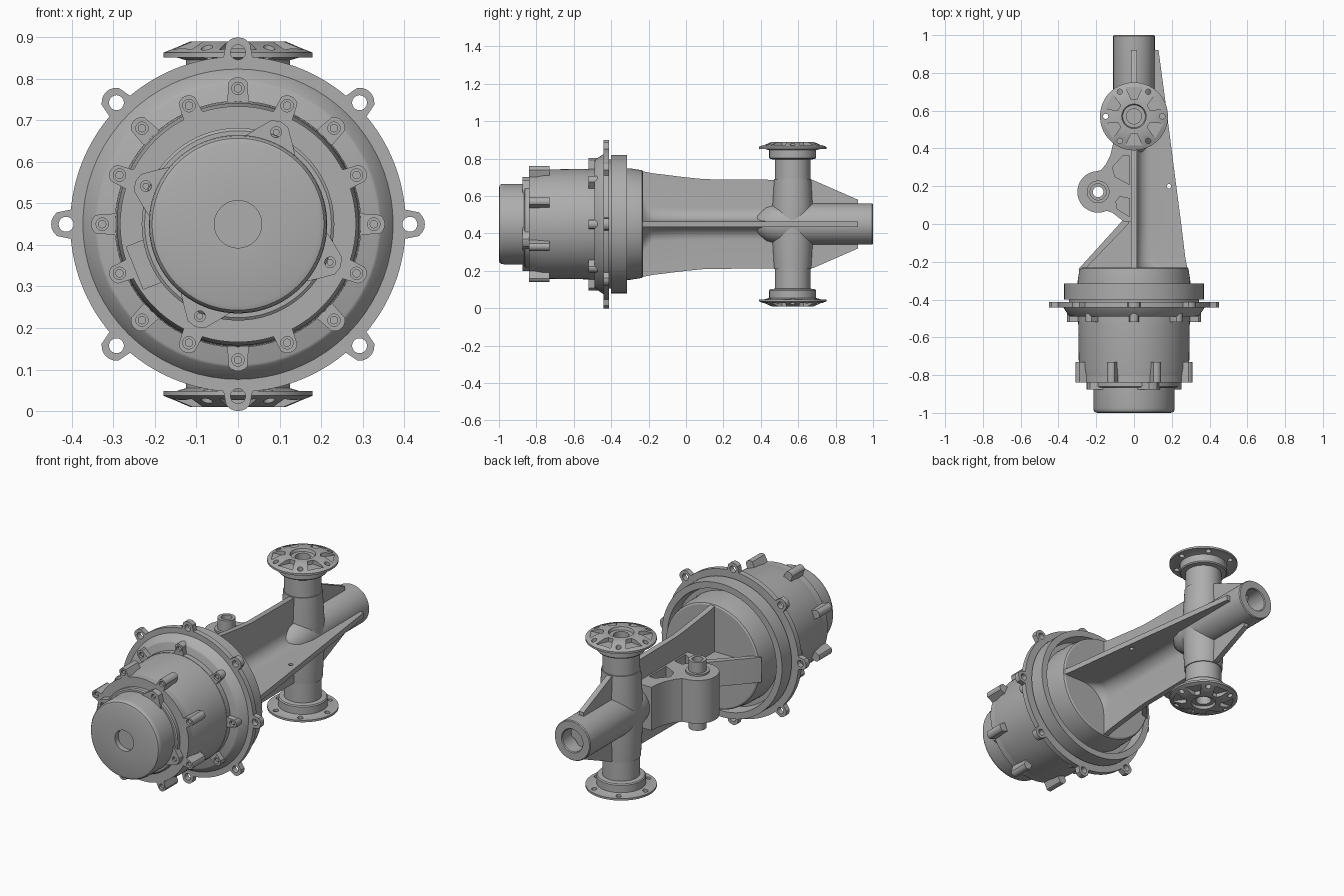
import bpy, bmesh
from math import sin, cos, pi, radians, log, exp, sqrt
from mathutils import Vector

if "Cube" in bpy.data.objects:
    bpy.data.objects.remove(bpy.data.objects["Cube"])

grey = bpy.data.materials.new("cast metal grey")
grey.use_nodes = True
COLOUR = (0.42, 0.42, 0.42, 1)
grey.diffuse_color = COLOUR
grey.node_tree.nodes["Principled BSDF"].inputs["Base Color"].default_value = COLOUR
MID = 0.45  # height of the main axis


def place(axis, u, v, t):
    return Vector({"X": (t, u, v), "Y": (u, t, v), "Z": (u, v, t)}[axis])


def loft(name, rings, wrap=False):
    """Skin a list of equal-length rings; cap the ends unless wrapped."""
    bm = bmesh.new()
    loops = [[bm.verts.new(p) for p in ring] for ring in rings]
    n = len(loops[0])
    for a, b in zip(loops, loops[1:] + loops[:1] if wrap else loops[1:]):
        for i in range(n):
            j = (i + 1) % n
            bm.faces.new((a[i], a[j], b[j], b[i]))
    if not wrap:
        bm.faces.new(loops[0])
        bm.faces.new(loops[-1])
    bmesh.ops.remove_doubles(bm, verts=bm.verts, dist=1e-5)
    bmesh.ops.recalc_face_normals(bm, faces=bm.faces)
    mesh = bpy.data.meshes.new(name)
    bm.to_mesh(mesh)
    bm.free()
    mesh.materials.append(grey)
    ob = bpy.data.objects.new(name, mesh)
    bpy.context.collection.objects.link(ob)
    return ob


def circle(r, n=64, cu=0, cv=0, start=0, end=360):
    step = radians(end - start) / n
    return [(cu + r * cos(radians(start) + i * step), cv + r * sin(radians(start) + i * step))
            for i in range(n)]


def lathe(name, profile, axis="Y", cu=0, cv=MID, wrap=False, n=72):
    """Turn (radius, distance) points round an axis."""
    return loft(name, [[place(axis, u, v, t) for u, v in circle(max(r, 1e-6), n, cu, cv)]
                       for r, t in profile], wrap)


def prism(name, outline, t0, t1, axis="Y"):
    return loft(name, [[place(axis, u, v, t) for u, v in outline] for t in (t0, t1)])


def lobed(base, bolt, lobe, shift, n=288):
    """Round outline with eight blended bolt ears."""
    pts = []
    for i in range(n):
        a = 2 * pi * i / n
        d = (a - shift + pi / 8) % (pi / 4) - pi / 8
        side = lobe ** 2 - (bolt * sin(d)) ** 2
        ear = bolt * cos(d) + sqrt(side) if side > 0 else 0
        r = log(exp(250 * (base - base)) + exp(250 * (ear - base))) / 250 + base
        pts.append((r * cos(a), MID + r * sin(a)))
    return pts


def cut(ob, cutters):
    for c in cutters:
        m = ob.modifiers.new("cut", "BOOLEAN")
        m.object, m.operation, m.solver = c, "DIFFERENCE", "EXACT"
    mesh = bpy.data.meshes.new_from_object(
        ob.evaluated_get(bpy.context.evaluated_depsgraph_get()))
    ob.modifiers.clear()
    ob.data = mesh
    for c in cutters:
        bpy.data.objects.remove(c)
    return ob


def drills(r, bolt, count, shift, t0, t1, axis="Y", cu=0, cv=MID, name="drill"):
    return [prism(name, circle(r, 20, cu + bolt * cos(shift + 2 * pi * i / count),
                               cv + bolt * sin(shift + 2 * pi * i / count)), t0, t1, axis)
            for i in range(count)]


# Motor cap with rounded front edge and centre recess
lathe("motor_cap", [(0, -.97), (.057, -.97), (.057, -1), (.195, -1), (.207, -.996), (.213, -.988),
                    (.215, -.975), (.215, -.83), (0, -.83)])
lathe("cap_flange", [(.225, -.865), (.232, -.86), (.232, -.83), (0, -.83), (0, -.865)])
LUG = radians(67.5)
for i in range(4):
    a = LUG + i * pi / 2
    ear = [(u * cos(a) - v * sin(a), MID + u * sin(a) + v * cos(a)) for u, v in
           ((.19, -.075), (.232, -.045), (.262, -.022), (.268, 0), (.262, .022), (.232, .045), (.19, .075))]
    cut(prism("cap_lug", ear, -.875, -.82),
        drills(.013, .24, 1, a, -.9, -.85))
drills(.008, .24, 4, LUG, -.87, -.84, name="cap_screw")

# Gear housing with front ears, window recess and rear eared flange
housing = lathe("housing", [(0, -.83), (.28, -.83), (.292, -.76), (.296, -.47), (0, -.47)])
front = prism("housing_front_ears", lobed(.284, .309, .025, pi / 8), -.84, -.73)
window = [(.225, -.05), (.27, -.05), (.27, .06), (.225, .06)]
wa = radians(202)
cut(front, drills(.015, .309, 8, pi / 8, -.9, -.80)
    + [prism("window", [(u * cos(wa) - v * sin(wa), MID + u * sin(wa) + v * cos(wa))
                        for u, v in window], -.9, -.82)])
drills(.010, .309, 8, pi / 8, -.832, -.79, name="front_screw")
cut(prism("housing_rear_ears", lobed(.297, .327, .027, 0), -.52, -.47),
    drills(.015, .327, 8, 0, -.6, -.50))
drills(.010, .327, 8, 0, -.512, -.49, name="rear_screw")

# Mounting flange, cone and hollow back ring
lathe("flange_cone", [(0, -.49), (.338, -.49), (.345, -.486), (.375, -.44), (.375, -.42), (0, -.42)])
cut(prism("mounting_flange", lobed(.404, .414, .036, 0), -.442, -.412),
    drills(.018, .414, 8, 0, -.5, -.38))
lathe("flange_neck", [(0, -.42), (.345, -.42), (.345, -.39), (0, -.39)])
lathe("back_ring", [(.37, -.40), (.37, -.315), (.335, -.315), (.325, -.38), (.28, -.38), (.28, -.40)],
      wrap=True)
lathe("arm_base", [(0, -.4), (.3, -.4), (.298, -.3), (.288, -.235), (.28, -.23), (0, -.23)])


# Arm: upright plate and side web joined by a hollow fillet
def section(y, h, w, f):
    arc = [(.015 + f - f * cos(a), .015 + f - f * sin(a)) for a in (i * pi / 16 for i in range(9))]
    half = [(.015, h)] + arc + [(w, .015)]
    pts = [(-.015, h)] + half + [(u, -v) for u, v in reversed(half)] + [(-.015, -h)]
    return [Vector((u, y, MID + v)) for u, v in pts]


arm = loft("arm", [section(*s) for s in (
    (-.25, .287, .287, .2), (-.22, .28, .28, .12), (-.18, .272, .272, .075), (0, .25, .25, .07),
    (.1, .24, .237, .07), (.68, .235, .162, .07), (.92, .13, .13, .07))])
cut(arm, drills(.012, 0, 1, 0, .4, .5, "Z", .185, .2))

# Tail tube with bore
lathe("tail_tube", [(0, .36), (.05, .38), (.09, .43), (.11, .5), (.11, .995), (.106, 1), (.066, 1),
                    (.062, .995), (.062, .8), (0, .8)])

# Gusset triangle and its diagonal rib
prism("gusset_web", [(-.285, -.24), (-.04, .02), (0, .02), (0, -.24)], MID - .03, MID + .03, "Z")
prism("gusset_rib", [(-.295, -.24), (-.26, -.24), (-.03, .0), (-.03, .04), (-.05, .03)],
      MID - .07, MID + .07, "Z")

# Side lug with pockets, bore and bushing
LX, LY = -.19, .17
lug_outline = ([(0, .46), (-.11, .46), (-.112, .42), (-.125, .365), (-.15, .315), (-.175, .285)]
               + circle(.11, 28, LX, LY, 95, 290)
               + [(-.145, .07), (-.115, .06), (-.05, .01), (0, .01)])
lug = prism("side_lug", lug_outline, MID - .12, MID + .12, "Z")
pockets = []
for lo, hi in ((.03, .2), (-.2, -.03)):
    pockets.append(prism("pocket", [(-.025, .04), (-.025, .135), (-.075, .145), (-.095, .12), (-.09, .08)],
                         MID + lo, MID + hi, "Z"))
    pockets.append(prism("pocket", [(-.025, .21), (-.025, .36), (-.06, .36), (-.115, .3), (-.1, .25)],
                         MID + lo, MID + hi, "Z"))
cut(lug, pockets + drills(.058, 0, 1, 0, 0, 1, "Z", LX, LY))
lathe("lug_bushing", [(.045, MID - .19), (.045, MID + .19), (.028, MID + .19), (.028, MID - .19)],
      "Z", LX, LY, wrap=True, n=40)
lathe("lug_liner", [(.06, MID - .13), (.06, MID + .13), (.044, MID + .13), (.044, MID - .13)],
      "Z", LX, LY, wrap=True, n=40)

# Cross column and its two end discs
CY = .57
lathe("column", [(0, MID - .245), (.1, MID - .24), (.108, MID - .1), (.108, MID + .1),
                 (.1, MID + .24), (0, MID + .245)], "Z", 0, CY)
for label, s in (("top", 1), ("bottom", -1)):
    disc = lathe(label + "_disc", [(r, MID + s * t) for r, t in (
        (0, .2), (.095, .2), (.095, .345), (.12, .348), (.125, .354), (.125, .395), (.15, .402),
        (.18, .402), (.18, .413), (.115, .44), (.065, .44), (.06, .425), (.04, .425),
        (.04, .34), (0, .34))], "Z", 0, CY)
    wedges = []
    for i in range(6):
        a = radians(30 + 60 * i)
        wedges.append(prism("wedge", [(u * cos(a) - v * sin(a), CY + u * sin(a) + v * cos(a)) for u, v in
                                      ((.09, -.015), (.155, -.045), (.155, .045), (.09, .015))],
                            MID + s * .418, MID + s * .5, "Z"))
    cut(disc, wedges + drills(.014, .15, 6, 0, MID + s * .39, MID + s * .5, "Z", 0, CY))

# Smooth the round surfaces, keep the machined edges sharp
bpy.ops.object.select_all(action="DESELECT")
for ob in bpy.context.collection.objects:
    if ob.type == "MESH" and grey.name in ob.data.materials:
        ob.select_set(True)
        bpy.context.view_layer.objects.active = ob
bpy.ops.object.shade_smooth_by_angle(angle=radians(32))
